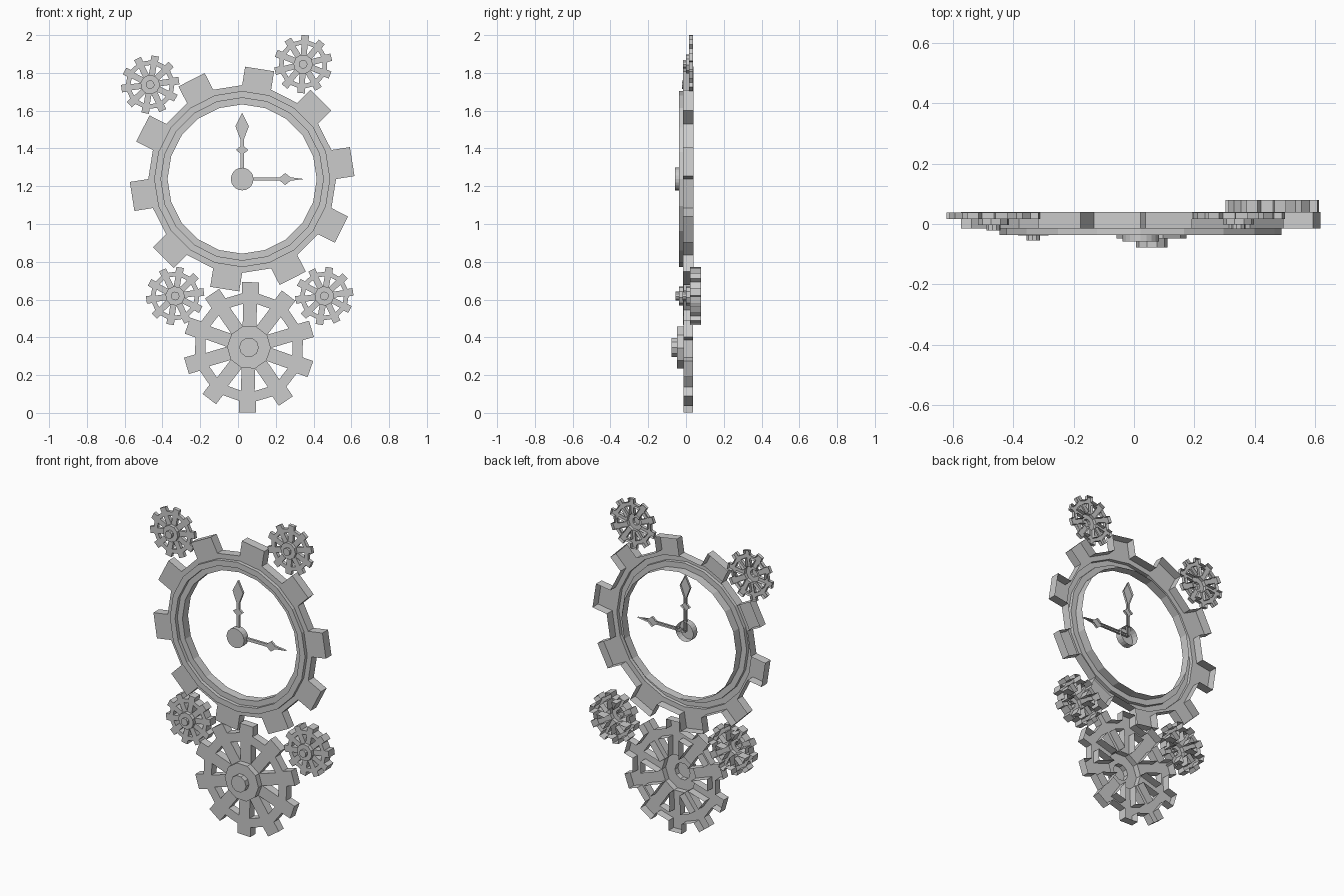
import bpy, bmesh
from math import sin, cos, radians, pi
from mathutils import Vector

if "Cube" in bpy.data.objects:
    bpy.data.objects.remove(bpy.data.objects["Cube"])


def lathe(bm, profile, n, phase, closed=True):
    """Spin (radius, y) points round the y axis; face i is centred on phase + i*360/n degrees."""
    rings = []
    for i in range(n):
        a = radians(phase) + (i - 0.5) * 2 * pi / n
        rings.append([bm.verts.new((r * cos(a), y, r * sin(a))) for r, y in profile])
    m = len(profile)
    grid = []
    for i in range(n):
        p, q = rings[i], rings[(i + 1) % n]
        grid.append([bm.faces.new((p[j], q[j], q[(j + 1) % m], p[(j + 1) % m]))
                     for j in range(m if closed else m - 1)])
    return grid


def push(bm, faces, n, phase, dist):
    """Extrude each face along its own radial direction."""
    tops = []
    for i, f in faces:
        a = radians(phase) + i * 2 * pi / n
        new = bmesh.ops.extrude_discrete_faces(bm, faces=[f])['faces'][0]
        bmesh.ops.translate(bm, verts=new.verts[:], vec=Vector((cos(a), 0, sin(a))) * dist)
        tops.append(new)
    return tops


def open_back(bm, back):
    """Remove the faces lying in the back plane, leaving a hollow shell."""
    flat = [f for f in bm.faces if all(abs(v.co.y - back) < 1e-5 for v in f.verts)]
    bmesh.ops.delete(bm, geom=flat, context='FACES')


def finish(bm, name, x, z, back=None):
    bmesh.ops.remove_doubles(bm, verts=bm.verts[:], dist=1e-5)
    bmesh.ops.recalc_face_normals(bm, faces=bm.faces[:])
    if back is not None:
        open_back(bm, back)
    me = bpy.data.meshes.new(name)
    bm.to_mesh(me)
    bm.free()
    ob = bpy.data.objects.new(name, me)
    ob.location = (x, 0, z)
    bpy.context.collection.objects.link(ob)
    return ob


def spoked_gear(name, x, z, s, phase, boss_y, hub_y, front, back):
    # toothed rim: every other outer face becomes a tooth, inner face a spoke
    bm = bmesh.new()
    grid = lathe(bm, [(.288 * s, front), (.288 * s, back), (.233 * s, back), (.233 * s, front)], 20, phase)
    even = range(0, 20, 2)
    push(bm, [(i, grid[i][0]) for i in even], 20, phase, .0605 * s)
    ends = push(bm, [(i, grid[i][2]) for i in even], 20, phase, -.1198 * s)
    bmesh.ops.recalc_face_normals(bm, faces=bm.faces[:])
    bmesh.ops.delete(bm, geom=ends, context='FACES_ONLY')
    finish(bm, name + "_rim", x, z, back)
    # stepped hub, hollow from behind
    bm = bmesh.new()
    b, h = .052 * s, .116 * s
    lathe(bm, [(0, boss_y), (b, boss_y), (b, hub_y), (h, hub_y), (h, front)],
          10, phase, closed=False)
    finish(bm, name + "_hub", x, z)


def hand(name, half, y0, y1, horizontal):
    # half outline (distance along, half width), mirrored to the other side
    pts = [(d, w) for d, w in half] + [(d, -w) for d, w in reversed(half) if w > 0]
    bm = bmesh.new()
    vs = [bm.verts.new((d, y0, w) if horizontal else (w, y0, d)) for d, w in pts]
    f = bm.faces.new(vs)
    out = bmesh.ops.extrude_face_region(bm, geom=[f], use_keep_orig=True)['geom']
    bmesh.ops.translate(bm, verts=[v for v in out if isinstance(v, bmesh.types.BMVert)],
                        vec=(0, y1 - y0, 0))
    finish(bm, name, CX, CZ, y1)


CX, CZ = .022, 1.238

# clock ring with ten square teeth and a raised bezel
bm = bmesh.new()
grid = lathe(bm, [(.497, -.015), (.497, .04), (.395, .04), (.395, -.015), (.43, -.015),
                  (.43, -.037), (.466, -.037), (.466, -.015)], 20, 9)
push(bm, [(i, grid[i][0]) for i in range(0, 20, 2)], 20, 9, .099)
finish(bm, "clock_ring", CX, CZ, .04)

# clock hands and centre cap
hand("minute_hand", [(0, .009), (.135, .009), (.154, .033), (.173, .009), (.21, .009),
                     (.28, .036), (.35, 0)], -.034, -.02, False)
hand("hour_hand", [(0, .009), (.2, .009), (.228, .032), (.256, .009), (.33, 0)], -.034, -.02, True)
bm = bmesh.new()
lathe(bm, [(0, -.058), (.06, -.058), (.06, -.015)], 20, 9, closed=False)
finish(bm, "centre_cap", CX, CZ)

# large lower gear and four small gears
spoked_gear("large_gear", .058, .347, 1, 88.5, -.078, -.048, -.013, .037)
S = .445
for name, x, z, phase, by, hy, fy, ky in [
        ("upper_left_gear", -.465, 1.738, 80, -.022, -.003, .017, .038),
        ("upper_right_gear", .345, 1.846, 86, -.017, -.001, .017, .038),
        ("lower_left_gear", -.333, .619, 80, -.055, -.038, -.015, .038),
        ("lower_right_gear", .457, .619, 80, -.018, .0, .022, .08)]:
    spoked_gear(name, x, z, S, phase, by, hy, fy, ky)
